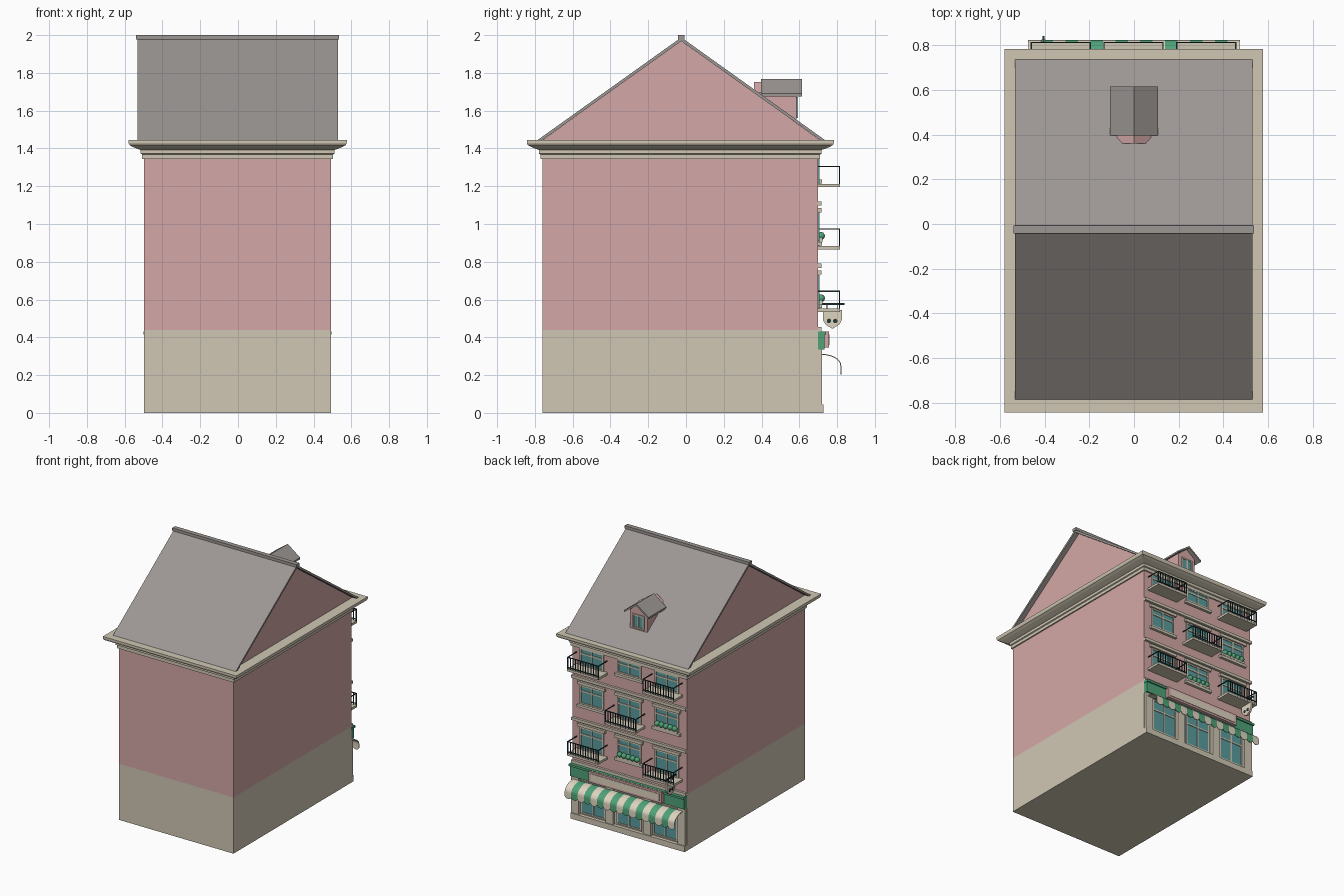
import bpy, bmesh, math
from mathutils import Matrix, Vector

cube = bpy.data.objects.get("Cube")
if cube:
    bpy.data.objects.remove(cube, do_unlink=True)


def material(name, r, g, b):
    m = bpy.data.materials.new(name)
    m.use_nodes = True
    m.diffuse_color = (r, g, b, 1)
    m.node_tree.nodes["Principled BSDF"].inputs["Base Color"].default_value = (r, g, b, 1)
    return m


PINK = material("pink plaster", 0.66, 0.39, 0.385)
STONE = material("beige stone", 0.63, 0.575, 0.455)
SLATE = material("grey slate", 0.335, 0.31, 0.295)
GLASS = material("teal glass", 0.1, 0.33, 0.34)
METAL = material("dark iron", 0.02, 0.04, 0.04)
GREEN = material("green paint", 0.08, 0.36, 0.19)
CREAM = material("cream cloth", 0.74, 0.66, 0.53)

BACK = 0.70                        # plane of the shop facade
FRONT, LEFT, RIGHT = -0.76, -0.497, 0.493


def finish(name, bm, *mats):
    bmesh.ops.recalc_face_normals(bm, faces=bm.faces)
    me = bpy.data.meshes.new(name)
    bm.to_mesh(me)
    bm.free()
    for m in mats:
        me.materials.append(m)
    ob = bpy.data.objects.new(name, me)
    bpy.context.collection.objects.link(ob)
    return ob


def boxes(name, mat, bounds):
    """One object from boxes given as (x0, x1, y0, y1, z0, z1)."""
    bm = bmesh.new()
    for x0, x1, y0, y1, z0, z1 in bounds:
        mid = Vector((x0 + x1, y0 + y1, z0 + z1)) / 2
        size = Matrix.Diagonal((x1 - x0, y1 - y0, z1 - z0, 1))
        bmesh.ops.create_cube(bm, size=1, matrix=Matrix.Translation(mid) @ size)
    return finish(name, bm, mat)


def prism(name, mat, points, a, b, axis="x"):
    """Extrude a flat outline from a to b along x (points are y, z) or y (points are x, z)."""
    bm = bmesh.new()
    place = (lambda p, t: (t, p[0], p[1])) if axis == "x" else (lambda p, t: (p[0], t, p[1]))
    ends = [[bm.verts.new(place(p, t)) for p in points] for t in (a, b)]
    for ring in ends:
        bm.faces.new(ring)
    n = len(points)
    for i in range(n):
        j = (i + 1) % n
        bm.faces.new((ends[0][i], ends[0][j], ends[1][j], ends[1][i]))
    return finish(name, bm, mat)


# Walls, with a stone ground storey
boxes("ground_storey", STONE, [(LEFT, RIGHT, FRONT, BACK, 0, 0.44)])
boxes("upper_walls", PINK, [(LEFT, RIGHT, FRONT, BACK, 0.44, 1.36)])

# Cornice: rectangular rings lofted through an (overhang, height) profile
profile = [(-0.02, 1.345), (0.01, 1.345), (0.01, 1.368), (0.018, 1.372), (0.018, 1.392),
           (0.03, 1.396), (0.06, 1.408), (0.078, 1.418), (0.083, 1.43), (0.083, 1.445)]
bm = bmesh.new()
rings = []
for o, z in profile:
    corners = [(LEFT - o, FRONT - o), (RIGHT + o, FRONT - o), (RIGHT + o, BACK + o), (LEFT - o, BACK + o)]
    rings.append([bm.verts.new((x, y, z)) for x, y in corners])
for low, high in zip(rings, rings[1:]):
    for i in range(4):
        j = (i + 1) % 4
        bm.faces.new((low[i], low[j], high[j], high[i]))
bm.faces.new(rings[0])
bm.faces.new(rings[-1])
finish("cornice", bm, STONE)

# Main roof and gable
RIDGE = -0.025
prism("gable_walls", PINK, [(-0.765, 1.44), (0.715, 1.44), (RIDGE, 1.972)], LEFT, RIGHT)
for name, eave in (("front_roof_slope", -0.785), ("back_roof_slope", 0.735)):
    inner = eave + math.copysign(0.025, -eave)
    prism(name, SLATE, [(eave, 1.445), (RIDGE, 1.988), (RIDGE, 1.968), (inner, 1.445)], -0.533, 0.53)
boxes("ridge_cap", SLATE, [(-0.54, 0.536, RIDGE - 0.018, RIDGE + 0.018, 1.978, 2.0)])

# Dormer
prism("dormer_walls", PINK, [(-0.075, 1.5), (0.075, 1.5), (0.075, 1.695), (0, 1.752), (-0.075, 1.695)],
      0.36, 0.585, "y")
for s, name in ((-1, "dormer_roof_right"), (1, "dormer_roof_left")):
    prism(name, SLATE, [(0, 1.768), (s * 0.107, 1.69), (s * 0.107, 1.676), (0, 1.752)], 0.397, 0.615, "y")


def window(name, cx, w, z0, z1, y, transom=True):
    """Glass plate with a raised frame, centre bar and transom."""
    x0, x1, t = cx - w / 2, cx + w / 2, 0.011
    boxes(name + "_glass", GLASS, [(x0, x1, y - 0.01, y + 0.003, z0, z1)])
    f = (y - 0.01, y + 0.008)
    bars = [(x0, x0 + t, *f, z0, z1), (x1 - t, x1, *f, z0, z1), (x0, x1, *f, z0, z0 + t),
            (x0, x1, *f, z1 - t, z1), (cx - t / 2, cx + t / 2, *f, z0, z1)]
    if transom:
        h = z1 - (z1 - z0) * 0.32
        bars.append((x0, x1, *f, h - t / 2, h + t / 2))
    boxes(name + "_frame", STONE, bars)


window("dormer_window", 0, 0.1, 1.562, 1.672, 0.585, False)


def balcony(name, cx, z):
    x0, x1, y1, top = cx - 0.135, cx + 0.135, 0.815, z + 0.107
    boxes(name + "_slab", STONE, [(x0, x1, BACK, y1, z - 0.005, z + 0.013)])
    r = 0.006
    rails = [(x0, x1, y1 - r, y1, h - r, h) for h in (top, z + 0.028)]
    for x in (x0, x1 - r):
        rails.append((x, x + r, BACK, y1, top - r, top))
    n = 13
    for i in range(n):
        x = x0 + (x1 - x0 - r) * i / (n - 1)
        t = r if i in (0, n - 1) else r * 0.75
        rails.append((x, x + t, y1 - r, y1, z, top))
    boxes(name + "_railing", METAL, rails)


def planter(name, cx, z):
    boxes(name + "_box", STONE, [(cx - 0.1, cx + 0.1, BACK, 0.722, z, z + 0.02)])
    bm = bmesh.new()
    for i in range(5):
        spot = Matrix.Translation((cx - 0.076 + i * 0.038, 0.715, z + 0.032))
        bmesh.ops.create_icosphere(bm, subdivisions=2, radius=0.021, matrix=spot)
    shrubs = finish(name + "_shrubs", bm, GREEN)
    shrubs.data.shade_smooth()


# Three upper floors; each column holds a balcony (B), planter (P) or plain sill (S)
COLUMNS = (0.323, -0.002, -0.327)
for floor, kinds in enumerate(("BPB", "SBP", "BSB")):
    base = 0.54 + 0.33 * floor
    for col, (cx, kind) in enumerate(zip(COLUMNS, kinds)):
        tag = f"floor_{floor + 1}_column_{col + 1}"
        bottom = base + (0.013 if kind == "B" else 0.04)
        top = min(base + 0.19, 1.348)
        window(tag + "_window", cx, 0.205, bottom, top, BACK)
        if kind == "B":
            balcony(tag + "_balcony", cx, base)
        else:
            boxes(tag + "_sill", STONE, [(cx - 0.12, cx + 0.12, BACK, 0.72, base + 0.015, base + 0.035)])
        if kind == "P":
            planter(tag + "_planter", cx, base + 0.035)
        if floor < 2:
            boxes(tag + "_lintel", STONE, [(cx - 0.12, cx + 0.12, BACK, 0.717, base + 0.192, base + 0.215)])
    if floor < 2:
        boxes(f"string_course_{floor + 1}", STONE, [(LEFT, RIGHT, BACK, 0.718, base + 0.228, base + 0.25)])
boxes("shop_string_course", STONE, [(LEFT, RIGHT, BACK, 0.718, 0.432, 0.455)])

# Shop front: plinth, pilasters, windows
boxes("shop_plinth", STONE, [(LEFT, RIGHT, BACK, 0.727, 0, 0.045)])
edges = (-0.462, -0.165, 0.161, 0.458)
boxes("shop_pilasters", STONE, [(x - 0.033, x + 0.033, BACK, 0.72, 0.04, 0.335) for x in edges])
for i, cx in enumerate(COLUMNS):
    window(f"shop_window_{i + 1}", cx * 0.96, 0.215, 0.055, 0.31, BACK)

# Fascia and blank sign board
boxes("shop_fascia", GREEN, [(LEFT, RIGHT, BACK, 0.732, 0.335, 0.425)])
boxes("fascia_cap", GREEN, [(LEFT - 0.003, RIGHT + 0.003, BACK, 0.742, 0.415, 0.432)])
boxes("sign_board", PINK, [(-0.32, 0.316, 0.73, 0.757, 0.345, 0.43)])
boxes("sign_inlay", CREAM, [(-0.3, 0.296, 0.75, 0.761, 0.36, 0.415)])

# Striped curved awning with a rounded valance on every stripe
STRIPES, HALF = 17, 0.475
bm = bmesh.new()
step = 2 * HALF / STRIPES
arc = [(0.718 + 0.104 * math.sin(a), 0.25 + 0.062 * math.cos(a))
       for a in (math.pi / 2 * k / 7 for k in range(8))] + [(0.823, 0.222)]
for s in range(STRIPES):
    x0 = -HALF + s * step
    sides = [[bm.verts.new((x, y, z)) for y, z in arc] for x in (x0, x0 + step)]
    faces = [bm.faces.new((sides[0][k], sides[1][k], sides[1][k + 1], sides[0][k + 1]))
             for k in range(len(arc) - 1)]
    scallop = [bm.verts.new((x0 + step * (0.5 + 0.5 * math.cos(a)), 0.823, 0.222 - 0.02 * math.sin(a)))
               for a in (math.pi * k / 6 for k in range(1, 6))]
    faces.append(bm.faces.new([sides[0][-1], sides[1][-1]] + scallop))
    for f in faces:
        f.material_index = s % 2
awning = finish("awning", bm, CREAM, GREEN)
solid = awning.modifiers.new("thickness", "SOLIDIFY")
solid.thickness = 0.005

# Hanging shield on an iron bracket
SX = -0.405
boxes("shield_bracket", METAL, [(SX - 0.005, SX + 0.005, BACK, 0.84, 0.572, 0.581),
                                (SX - 0.002, SX + 0.002, 0.745, 0.749, 0.54, 0.575),
                                (SX - 0.002, SX + 0.002, 0.801, 0.805, 0.54, 0.575)])
prism("hanging_shield", CREAM, [(0.724, 0.545), (0.826, 0.545), (0.826, 0.495), (0.812, 0.468),
                                (0.775, 0.445), (0.738, 0.468), (0.724, 0.495)], SX - 0.008, SX + 0.008)
bm = bmesh.new()
for y, z in ((0.757, 0.487), (0.79, 0.487)):
    turn = Matrix.Translation((SX, y, z)) @ Matrix.Rotation(math.pi / 2, 4, "Y")
    bmesh.ops.create_cone(bm, cap_ends=True, segments=12, radius1=0.012, radius2=0.012, depth=0.022, matrix=turn)
finish("shield_studs", bm, METAL)
